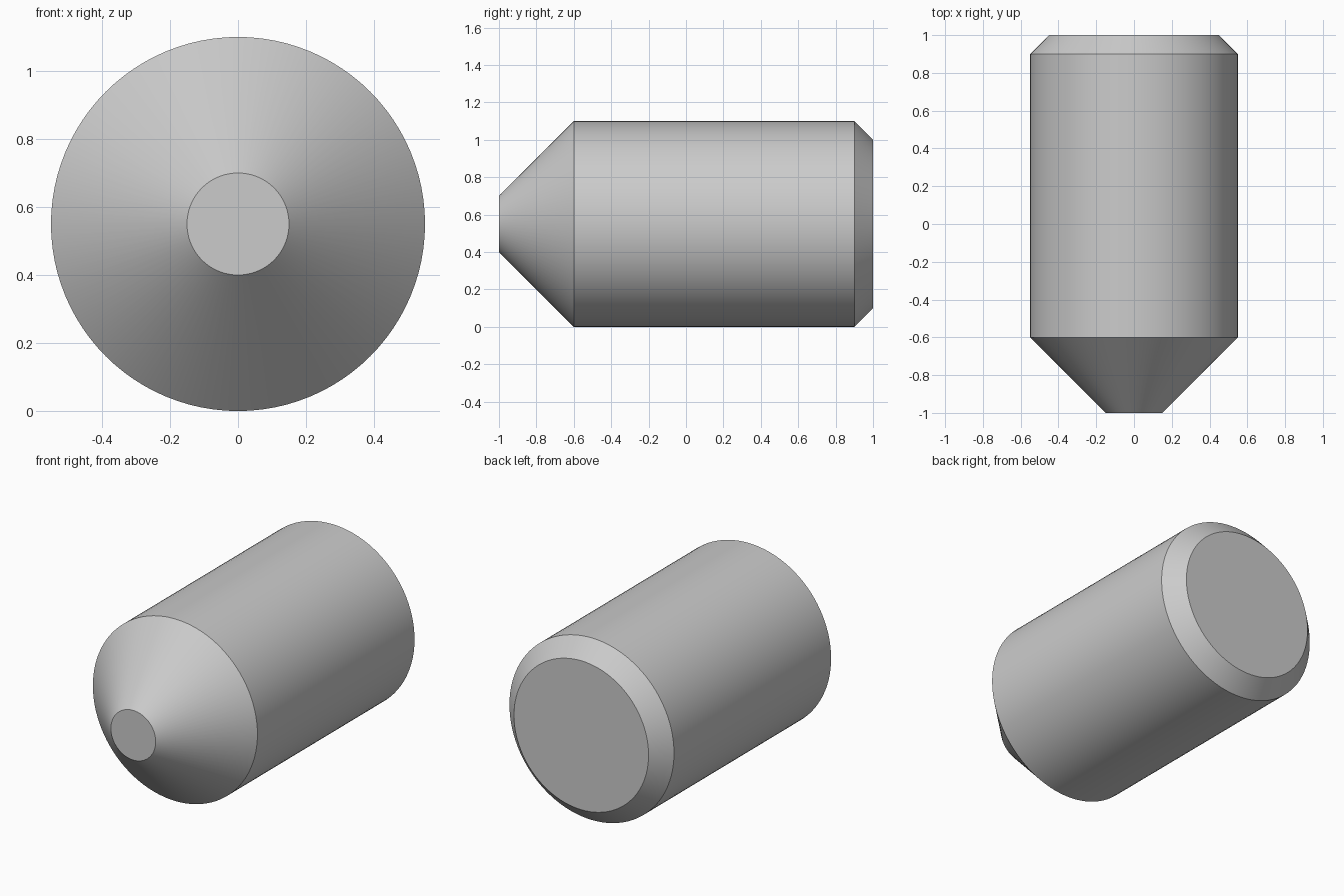
import bpy
import bmesh
import math
from mathutils import Matrix, Vector

cube = bpy.data.objects.get("Cube")
if cube:
    bpy.data.objects.remove(cube, do_unlink=True)

SIDES = 96
RADIUS = 0.55

# Plain grey material
grey = bpy.data.materials.new("plain grey")
grey.use_nodes = True
colour = (0.6, 0.6, 0.6, 1.0)
grey.diffuse_color = colour
grey.node_tree.nodes["Principled BSDF"].inputs["Base Color"].default_value = colour

# Half profile from tapered tip to chamfered end: (y, radius)
profile = [(-1.0, 0.15), (-0.6, RADIUS), (0.9, RADIUS), (1.0, 0.45)]

# Revolve the profile about the long axis
bm = bmesh.new()
rings = []
for y, r in profile:
    ring = bmesh.ops.create_circle(bm, segments=SIDES, radius=r)["verts"]
    turn = Matrix.Translation(Vector((0, y, RADIUS))) @ Matrix.Rotation(math.pi / 2, 4, "X")
    bmesh.ops.transform(bm, matrix=turn, verts=ring)
    rings.append(ring)
for a, b in zip(rings, rings[1:]):
    for i in range(SIDES):
        j = (i + 1) % SIDES
        bm.faces.new((a[i], a[j], b[j], b[i]))

# Flat end caps
bm.faces.new(rings[0])
bm.faces.new(rings[-1])
bmesh.ops.recalc_face_normals(bm, faces=bm.faces)

mesh = bpy.data.meshes.new("tapered_cylinder")
bm.to_mesh(mesh)
bm.free()
mesh.materials.append(grey)
body = bpy.data.objects.new("tapered_cylinder", mesh)
bpy.context.collection.objects.link(body)

# Smooth round sides, crisp rims
bpy.ops.object.select_all(action="DESELECT")
body.select_set(True)
bpy.context.view_layer.objects.active = body
bpy.ops.object.shade_smooth_by_angle(angle=math.radians(30))
